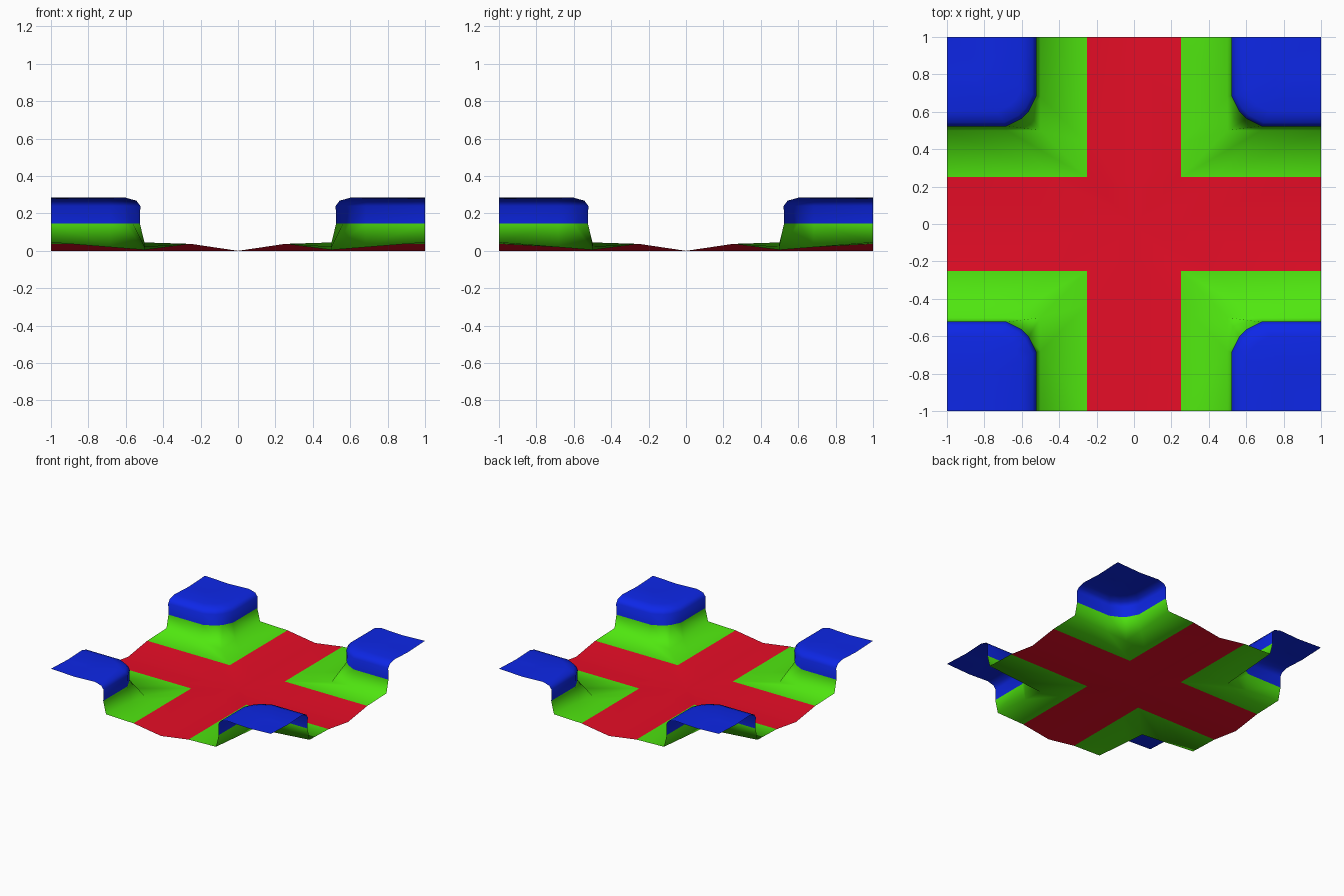
import bpy, bmesh

if "Cube" in bpy.data.objects:
    bpy.data.objects.remove(bpy.data.objects["Cube"])

def material(name, rgb):
    m = bpy.data.materials.new(name)
    m.diffuse_color = (*rgb, 1)
    m.use_nodes = True
    m.node_tree.nodes["Principled BSDF"].inputs["Base Color"].default_value = m.diffuse_color
    return m

# One quadrant as nested L-shaped loops: offset r, corner size c, corner rounding k,
# height at the corner, height at the tile edge, material of the band leading to it
RED, GREEN, BLUE = 0, 1, 2
LOOPS = [
    (0.000, 0.18, 0, 0.000, 0.000, RED),
    (0.250, 0.18, 0, 0.037, 0.037, RED),     # valley sides
    (0.500, 0.18, 0, 0.005, 0.045, GREEN),   # foot of the cliff
    (0.525, 0.16, 1, 0.147, 0.147, GREEN),   # lower cliff
    (0.522, 0.16, 1, 0.240, 0.240, BLUE),    # upper cliff
    (0.543, 0.15, 1, 0.268, 0.268, BLUE),    # rounded rim
    (0.600, 0.13, 1, 0.284, 0.284, BLUE),
    (0.780, 0.08, 1, 0.276, 0.276, BLUE),    # plateau
    (1.000, 0.00, 0, 0.285, 0.285, BLUE),
]

def loop_points(r, c, k, z0, z1):
    half = [(r, 1.0), (r, r + c), (r + .25 * c * k, r + .5 * c * k)]
    pts = half + [(y, x) for x, y in reversed(half)]
    span = max(1 - r, 1e-6)
    return [(x, y, z0 + (z1 - z0) * (max(x, y) - r) / span) for x, y in pts]

bm = bmesh.new()
previous = None
for r, c, k, z0, z1, mat in LOOPS:
    current = [bm.verts.new(p) for p in loop_points(r, c, k, z0, z1)]
    if previous:
        for i in range(len(current) - 1):
            f = bm.faces.new((previous[i], previous[i + 1], current[i + 1], current[i]))
            f.material_index = mat
            f.smooth = True
    previous = current
bmesh.ops.remove_doubles(bm, verts=bm.verts[:], dist=1e-4)

mesh = bpy.data.meshes.new("terrain_tile")
bm.to_mesh(mesh)
bm.free()
for m in (material("valley_red", (.8, .004, .02)),
          material("slope_green", (.08, .8, .005)),
          material("plateau_blue", (.004, .02, .8))):
    mesh.materials.append(m)

# Mirror the quadrant into the full tile
tile = bpy.data.objects.new("terrain_tile", mesh)
bpy.context.collection.objects.link(tile)
mirror = tile.modifiers.new("four_corners", 'MIRROR')
mirror.use_axis = (True, True, False)
mirror.use_clip = True
